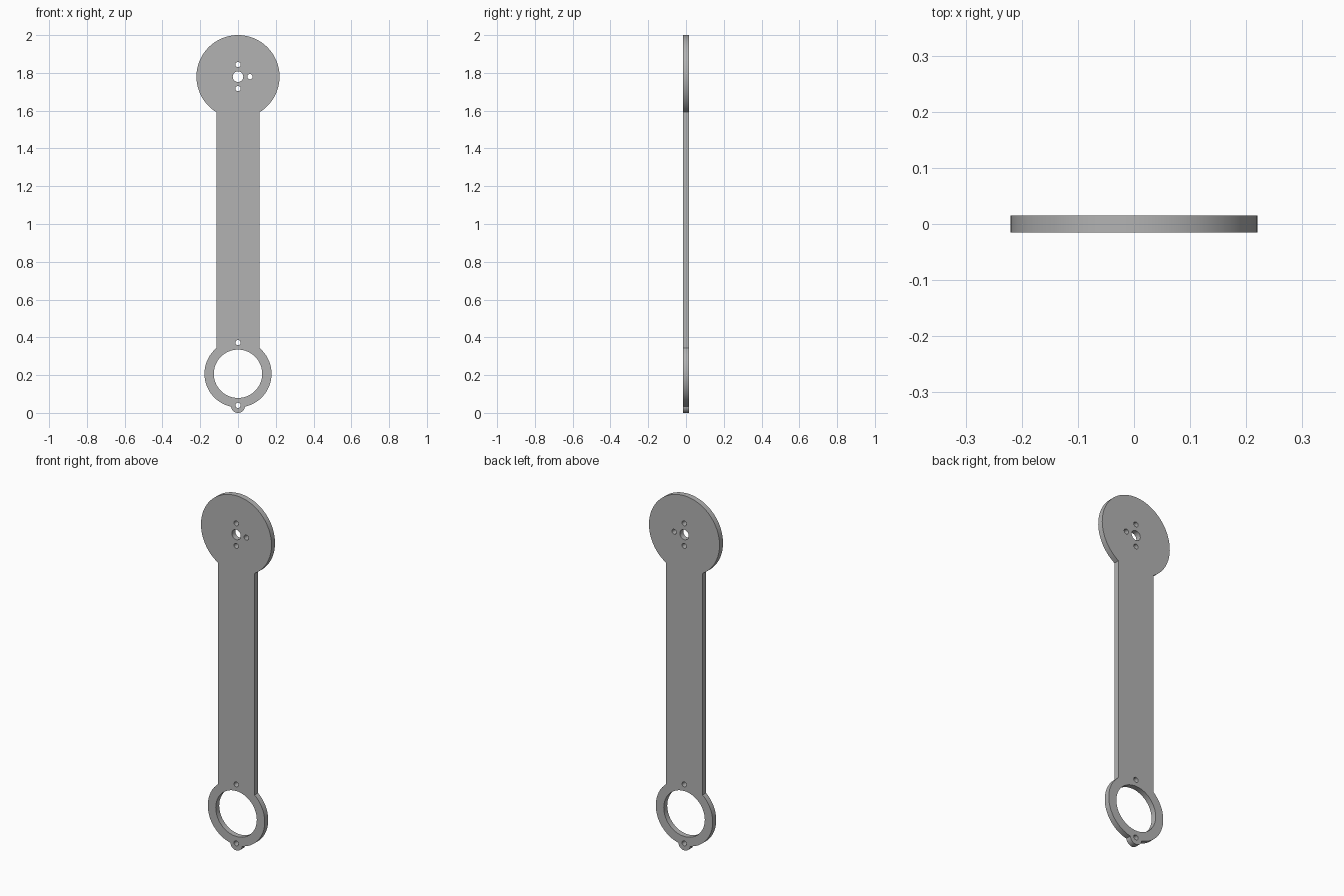
import bpy
import bmesh
from math import sin, cos, asin, acos, pi

cube = bpy.data.objects.get("Cube")
if cube:
    bpy.data.objects.remove(cube)

# Main dimensions
HALF_THICK = 0.0155
BAR = 0.114                      # half width of the bar
DISC_Z, DISC_R = 1.78, 0.22
RING_Z, RING_R, BORE_R = 0.207, 0.1775, 0.128
TAB_Z = TAB_R = 0.037
PIN_R = 0.014


def arc(z, r, start, end, n):
    """Points on an arc; angles run counter-clockwise from +x."""
    return [(r * cos(start + (end - start) * i / n),
             z + r * sin(start + (end - start) * i / n)) for i in range(n + 1)]


def circle(x, z, r, n):
    return [(x + px, pz) for px, pz in arc(z, r, 0, 2 * pi, n)[:-1]]


# Outer outline: disc, bar, ring and tab joined where their edges meet
disc_a = acos(BAR / DISC_R)
ring_a = acos(BAR / RING_R)
d = RING_Z - TAB_Z
ring_t = acos((d * d + RING_R ** 2 - TAB_R ** 2) / (2 * d * RING_R))
tab_t = asin(RING_R * sin(ring_t) / TAB_R)
if RING_Z - RING_R * cos(ring_t) > TAB_Z:
    tab_t = pi - tab_t
outline = (arc(DISC_Z, DISC_R, -disc_a, pi + disc_a, 72)
           + arc(RING_Z, RING_R, pi - ring_a, 1.5 * pi - ring_t, 36)
           + arc(TAB_Z, TAB_R, 1.5 * pi - tab_t, 1.5 * pi + tab_t, 20)[1:-1]
           + arc(RING_Z, RING_R, ring_t - pi / 2, ring_a, 36))

# Holes: hub with three pins, large bore with two pins
holes = [circle(0, DISC_Z, 0.028, 32), circle(0, RING_Z, BORE_R, 72)]
for x, z in ((0, 1.844), (0, 1.717), (0.063, DISC_Z), (0, 0.372), (0, 0.04)):
    holes.append(circle(x, z, PIN_R, 20))

# Fill the flat profile and extrude it through the thickness
bm = bmesh.new()
for loop in [outline] + holes:
    vs = [bm.verts.new((x, -HALF_THICK, z)) for x, z in loop]
    for a, b in zip(vs, vs[1:] + vs[:1]):
        bm.edges.new((a, b))
bmesh.ops.triangle_fill(bm, use_beauty=True, edges=bm.edges[:], normal=(0, -1, 0))
out = bmesh.ops.extrude_face_region(bm, geom=bm.faces[:], use_keep_orig=True)
moved = [g for g in out["geom"] if isinstance(g, bmesh.types.BMVert)]
bmesh.ops.translate(bm, verts=moved, vec=(0, 2 * HALF_THICK, 0))
bmesh.ops.recalc_face_normals(bm, faces=bm.faces[:])
mesh = bpy.data.meshes.new("link_arm")
bm.to_mesh(mesh)
bm.free()

arm = bpy.data.objects.new("link_arm", mesh)
bpy.context.collection.objects.link(arm)

# Plain grey material
grey = bpy.data.materials.new("plain_grey")
grey.use_nodes = True
colour = (0.45, 0.45, 0.45, 1)
grey.diffuse_color = colour
grey.node_tree.nodes["Principled BSDF"].inputs["Base Color"].default_value = colour
mesh.materials.append(grey)

# Smooth rims, crisp edges
bpy.ops.object.select_all(action='DESELECT')
arm.select_set(True)
bpy.context.view_layer.objects.active = arm
bpy.ops.object.shade_smooth_by_angle(angle=pi / 6)
